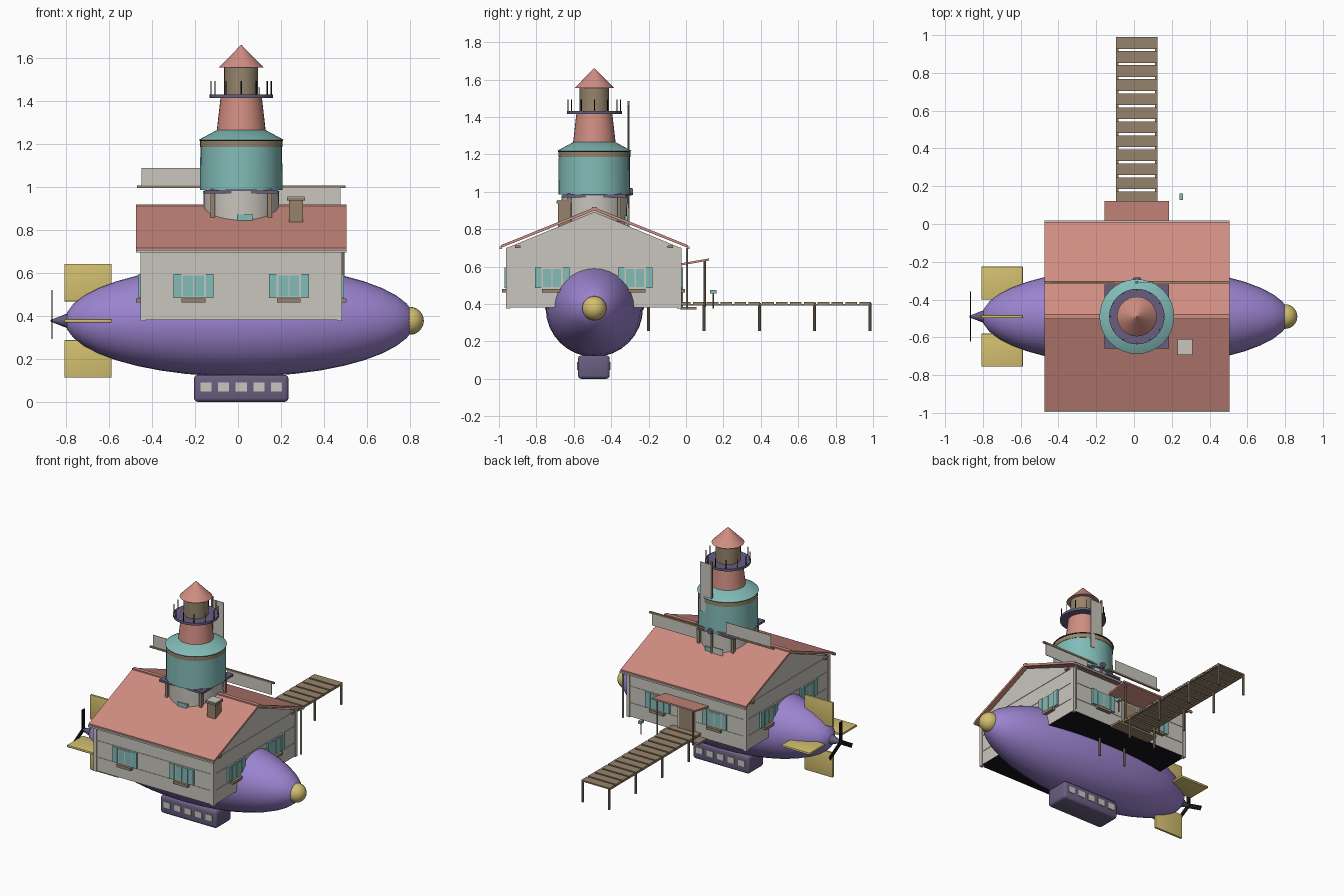
import bpy, bmesh, math
from math import pi, sin, cos
from mathutils import Vector, Matrix

if "Cube" in bpy.data.objects:
    bpy.data.objects.remove(bpy.data.objects["Cube"])

CX, CY, HULL_Z = 0.015, -0.49, 0.377   # shared centre lines


def material(name, *rgb):
    col = [(c / 255 / 12.92 if c < 11 else ((c / 255 + 0.055) / 1.055) ** 2.4) for c in rgb] + [1]
    m = bpy.data.materials.new(name)
    m.use_nodes = True
    m.diffuse_color = col
    m.node_tree.nodes["Principled BSDF"].inputs["Base Color"].default_value = col
    return m


GREY = material("pale_grey", 202, 198, 190)
PINK = material("dusty_pink", 208, 142, 130)
VIOLET = material("violet", 156, 132, 208)
PLUM = material("dark_plum", 104, 94, 128)
YELLOW = material("straw_yellow", 212, 192, 112)
BROWN = material("wood_brown", 150, 132, 108)
TEAL = material("teal", 130, 188, 184)
DARK = material("near_black", 22, 22, 26)


def finish(name, bm, mat, smooth=False):
    bmesh.ops.recalc_face_normals(bm, faces=bm.faces)
    me = bpy.data.meshes.new(name)
    bm.to_mesh(me)
    bm.free()
    ob = bpy.data.objects.new(name, me)
    me.materials.append(mat)
    bpy.context.collection.objects.link(ob)
    if smooth:
        bpy.ops.object.select_all(action='DESELECT')
        ob.select_set(True)
        bpy.context.view_layer.objects.active = ob
        bpy.ops.object.shade_smooth_by_angle(angle=math.radians(35))
    return ob


def box(name, lo, hi, mat, bevel=0, turn=None):
    """Box between two corners, optionally moved by a matrix."""
    lo, hi = Vector(lo), Vector(hi)
    bm = bmesh.new()
    bmesh.ops.create_cube(bm, size=1)
    bmesh.ops.scale(bm, vec=hi - lo, verts=bm.verts)
    bmesh.ops.translate(bm, vec=(lo + hi) / 2, verts=bm.verts)
    if bevel:
        bmesh.ops.bevel(bm, geom=bm.edges[:], offset=bevel, segments=3, profile=0.5, affect='EDGES')
    if turn:
        bmesh.ops.transform(bm, matrix=turn, verts=bm.verts)
    return finish(name, bm, mat, bevel > 0)


def cone(name, r1, r2, z0, z1, mat, x=CX, y=CY, sides=32, turn=None):
    """Upright cylinder or cone from z0 to z1."""
    bm = bmesh.new()
    bmesh.ops.create_cone(bm, cap_ends=True, segments=sides, radius1=r1, radius2=r2, depth=z1 - z0)
    bmesh.ops.translate(bm, vec=(x, y, (z0 + z1) / 2), verts=bm.verts)
    if turn:
        bmesh.ops.transform(bm, matrix=turn, verts=bm.verts)
    return finish(name, bm, mat, True)


def ellipsoid(name, centre, radii, mat, u=32, v=20):
    """Ellipsoid with its poles on the x axis."""
    bm = bmesh.new()
    bmesh.ops.create_uvsphere(bm, u_segments=u, v_segments=v, radius=1)
    bmesh.ops.rotate(bm, matrix=Matrix.Rotation(pi / 2, 3, 'Y'), verts=bm.verts)
    bmesh.ops.scale(bm, vec=radii, verts=bm.verts)
    bmesh.ops.translate(bm, vec=centre, verts=bm.verts)
    return finish(name, bm, mat, True)


def prism(name, profile, x0, x1, mat):
    """Extrude a (y, z) profile along x."""
    bm = bmesh.new()
    face = bm.faces.new([bm.verts.new((x0, y, z)) for y, z in profile])
    ext = bmesh.ops.extrude_face_region(bm, geom=[face])
    bmesh.ops.translate(bm, vec=(x1 - x0, 0, 0), verts=[g for g in ext["geom"] if isinstance(g, bmesh.types.BMVert)])
    return finish(name, bm, mat)


# airship hull, nose, tail
ellipsoid("hull", (0.01, CY, HULL_Z), (0.815, 0.26, 0.26), VIOLET)
ellipsoid("nose_ball", (0.8, CY, HULL_Z), (0.065,) * 3, YELLOW, 24, 12)
tail = Matrix.Translation((0, CY, HULL_Z)) @ Matrix.Rotation(-pi / 2, 4, 'Y')
cone("tail_cone", 0.034, 0.004, 0.795, 0.872, PLUM, 0, 0, 16, tail)
for i in range(4):
    spin = Matrix.Translation((0, CY, HULL_Z)) @ Matrix.Rotation(i * pi / 2, 4, 'X')
    box("tail_fin", (-0.808, -0.008, 0.09), (-0.588, 0.008, 0.265), YELLOW, 0.004, spin)
for i in range(3):
    spin = Matrix.Translation((-0.866, CY, HULL_Z)) @ Matrix.Rotation(i * 2 * pi / 3, 4, 'X')
    box("propeller_blade", (-0.003, -0.015, 0), (0.003, 0.015, 0.143), DARK, 0, spin)

# gondola with windows on both long sides
box("gondola", (-0.205, -0.578, 0), (0.235, -0.408, 0.125), PLUM, 0.018)
for i in range(5):
    x = CX + (i - 2) * 0.082
    box("gondola_window", (x - 0.026, -0.582, 0.048), (x + 0.026, -0.404, 0.09), GREY)

# house walls with a dark underside
house = prism("house_walls", [(-0.957, 0.38), (-0.03, 0.38), (-0.03, 0.7), (CY, 0.892), (-0.957, 0.7)],
              -0.45, 0.48, GREY)
house.data.materials.append(DARK)
for f in house.data.polygons:
    f.material_index = int(f.normal.z < -0.9)
for x in (-0.442, 0.472):
    for y in (-0.95, -0.037):
        box("corner_board", (x - 0.012, y - 0.012, 0.375), (x + 0.012, y + 0.012, 0.7), GREY)
for z in (0.475, 0.592, 0.698):
    box("wall_trim", (-0.453, -0.96, z), (0.483, -0.027, z + 0.004), GREY)

# roof, ridge, gutters, downspout, chimney
prism("roof", [(-0.988, 0.7), (CY, 0.9), (0.01, 0.7), (0.01, 0.715), (CY, 0.916), (-0.988, 0.715)],
      -0.475, 0.505, PINK)
box("ridge_cap", (-0.475, CY - 0.013, 0.9), (0.505, CY + 0.013, 0.919), PINK)
for y in (-0.99, 0.012):
    box("gutter", (-0.475, y - 0.006, 0.694), (0.505, y + 0.006, 0.706), GREY)
cone("downspout", 0.006, 0.006, 0.375, 0.7, GREY, 0.49, 0.005, 8)
for y in (-0.9, -0.085):
    for x in (-0.46, 0.485):
        box("eave_bracket", (x - 0.01, y - 0.015, 0.698), (x + 0.01, y + 0.015, 0.712), BROWN)
box("chimney", (0.237, -0.685, 0.8), (0.303, -0.617, 0.936), BROWN)
box("chimney_rim", (0.229, -0.693, 0.936), (0.311, -0.609, 0.95), BROWN)
box("chimney_top", (0.231, -0.691, 0.95), (0.309, -0.611, 0.955), GREY)


def window(x, turn):
    """Shuttered window on a wall that faces local -y."""
    def part(name, x0, x1, z0, z1, depth, mat):
        box(name, (x + x0, -depth, z0), (x + x1, 0.004, z1), mat, 0, turn)
    part("window_frame", -0.058, 0.058, 0.482, 0.595, 0.008, GREY)
    part("window_pane", -0.048, 0.048, 0.49, 0.587, 0.011, TEAL)
    part("window_bar", -0.003, 0.003, 0.49, 0.587, 0.014, GREY)
    for s in (-0.075, 0.075):
        part("shutter", s - 0.018, s + 0.018, 0.484, 0.595, 0.014, TEAL)
    part("flower_box", -0.055, 0.055, 0.462, 0.481, 0.025, BROWN)


for i, reach in enumerate((0.464, 0.465, 0.463, 0.465)):
    wall = Matrix.Translation((CX, -0.4935, 0)) @ Matrix.Rotation(i * pi / 2, 4, 'Z') @ Matrix.Translation((0, -reach, 0))
    for x in (-0.222, 0.222):
        window(x, wall)

# back door, porch, awning
box("door_frame", (-0.05, -0.035, 0.385), (0.08, -0.022, 0.595), GREY)
box("door", (-0.037, -0.03, 0.385), (0.067, -0.017, 0.582), BROWN)
box("porch_slab", (-0.14, -0.03, 0.37), (0.17, 0.055, 0.384), BROWN)
prism("awning", [(-0.03, 0.605), (0.122, 0.632), (0.122, 0.643), (-0.03, 0.617)], -0.155, 0.185, PINK)
for x in (-0.125, 0.155):
    cone("awning_post", 0.006, 0.006, 0.384, 0.63, BROWN, x, 0.1, 8)

# dock
for i in range(14):
    y = 0.958 - i * 0.0742
    box("dock_plank", (-0.095, y - 0.031, 0.4), (0.125, y + 0.031, 0.41), BROWN)
for x in (-0.088, 0.118):
    box("dock_beam", (x - 0.006, -0.2, 0.393), (x + 0.006, 0.99, 0.401), BROWN)
    for i in range(5):
        cone("dock_post", 0.008, 0.008, 0.255, 0.405, BROWN, x, -0.2 + i * 0.296, 8)
cone("letterbox_post", 0.004, 0.004, 0.375, 0.457, BROWN, 0.25, 0.145, 8)
box("letterbox", (0.24, 0.128, 0.455), (0.26, 0.162, 0.475), TEAL)

# tower, bottom to top
cone("tower_base", 0.172, 0.177, 0.78, 0.98, GREY)
for s in (-1, 1):
    y = CY + s * 0.165
    box("base_hatch", (CX - 0.02, y - 0.015, 0.8), (CX + 0.055, y + 0.015, 0.872), TEAL)
    for t in (-1, 1):
        x, y2 = CX + t * 0.133, CY + s * 0.133
        box("platform_leg", (x - 0.01, y2 - 0.01, 0.84), (x + 0.01, y2 + 0.01, 0.99), BROWN)
box("platform", (CX - 0.17, CY - 0.17, 0.97), (CX + 0.17, CY + 0.17, 0.985), PLUM)
cone("tower_body", 0.192, 0.19, 0.985, 1.222, TEAL)
cone("tower_band", 0.193, 0.193, 1.185, 1.213, BROWN)
cone("skirt_shadow_gap", 0.194, 0.194, 1.213, 1.219, DARK)
cone("tower_skirt", 0.198, 0.113, 1.219, 1.265, TEAL)
cone("tower_neck", 0.114, 0.096, 1.26, 1.418, PINK)
cone("gallery", 0.147, 0.147, 1.415, 1.431, PLUM)
for i in range(12):
    a = i * pi / 6
    cone("gallery_post", 0.003, 0.003, 1.43, 1.492, DARK, CX + 0.14 * cos(a), CY + 0.14 * sin(a), 6)
cone("lantern_room", 0.079, 0.079, 1.43, 1.558, BROWN)
cone("tower_cap", 0.105, 0.002, 1.555, 1.66, PINK)

# windmill sails on the back of the tower
hub = Matrix.Translation((CX, -0.308, 1.0))
cone("sail_hub", 0.024, 0.018, -0.03, 0.025, PLUM, 0, 0, 16, hub @ Matrix.Rotation(-pi / 2, 4, 'X'))
for i in range(4):
    spin = hub @ Matrix.Rotation(i * pi / 2, 4, 'Y')
    box("sail_stock", (0, -0.006, -0.006), (0.485, 0.006, 0.006), BROWN, 0, spin)
    box("sail_panel", (0.115, -0.002, -0.088), (0.463, 0.002, -0.005), GREY, 0, spin)
